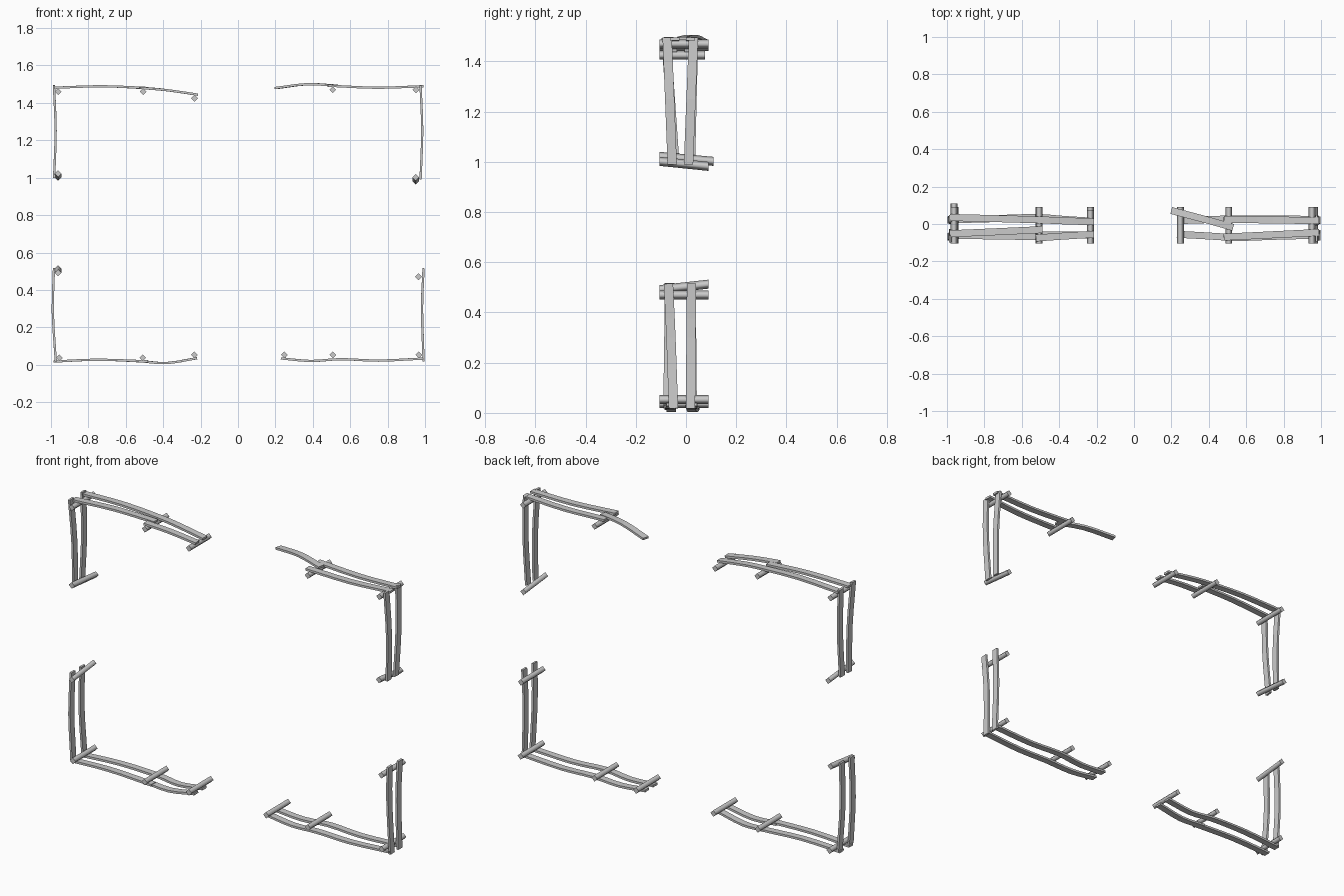
import bpy, bmesh
from mathutils import Vector

cube = bpy.data.objects.get("Cube")
if cube:
    bpy.data.objects.remove(cube)

wood = bpy.data.materials.new("weathered_grey")
wood.use_nodes = True
GREY = (0.6, 0.6, 0.6, 1)
wood.diffuse_color = GREY
wood.node_tree.nodes["Principled BSDF"].inputs["Base Color"].default_value = GREY


def sweep(name, rings, smooth=False):
    """Skin four-cornered rings into a capped solid."""
    bm = bmesh.new()
    loops = [[bm.verts.new(p) for p in ring] for ring in rings]
    for a, b in zip(loops, loops[1:]):
        for i in range(4):
            j = (i + 1) % 4
            bm.faces.new((a[i], a[j], b[j], b[i])).smooth = smooth
    for cap in (bm.faces.new(loops[0][::-1]), bm.faces.new(loops[-1])):
        for e in cap.edges:
            e.smooth = False
    bmesh.ops.recalc_face_normals(bm, faces=bm.faces)
    mesh = bpy.data.meshes.new(name)
    bm.to_mesh(mesh)
    bm.free()
    mesh.materials.append(wood)
    obj = bpy.data.objects.new(name, mesh)
    bpy.context.collection.objects.link(obj)


def curve_through(pts, steps=3):
    """Smooth path through the given points."""
    p = [Vector(q) for q in pts]
    p = [2 * p[0] - p[1]] + p + [2 * p[-1] - p[-2]]
    path = []
    for a, b, c, d in zip(p, p[1:], p[2:], p[3:]):
        for s in range(steps):
            t = s / steps
            path.append(0.5 * (2 * b + (c - a) * t + (2 * a - 5 * b + 4 * c - d) * t ** 2
                               + (3 * b - a - 3 * c + d) * t ** 3))
    return path + [p[-2]]


def plank(name, pts, up, width=0.037, thick=0.012):
    """Thin warped board whose broad side faces up."""
    path = curve_through(pts)
    rings = []
    for i, c in enumerate(path):
        t = (path[min(i + 1, len(path) - 1)] - path[max(i - 1, 0)]).normalized()
        w = t.cross(Vector(up)).normalized()
        n = w.cross(t) * thick / 2
        w = w * width / 2
        rings.append([c - w - n, c + w - n, c + w + n, c - w + n])
    sweep(name, rings)


def crossbar(name, x, z, tilt=0, y0=-0.105, y1=0.09, r=0.018):
    """Square bar set on its corner, running front to back."""
    sweep(name, [[(x + r, y, h), (x, y, h + r), (x - r, y, h), (x, y, h - r)]
                 for y, h in ((y0, z - tilt), (y1, z + tilt))], smooth=True)


def rail(name, profile, ys):
    """Horizontal board: x, z profile with y values spread along it."""
    last = len(profile) - 1
    pts = []
    for i, (x, z) in enumerate(profile):
        f = i / last * (len(ys) - 1)
        k = min(int(f), len(ys) - 2)
        pts.append((x, ys[k] + (ys[k + 1] - ys[k]) * (f - k), z))
    plank(name, pts, (0, 0, 1))


def post(name, profile, y_top, y_low):
    """Upright board: x, z profile from top to bottom."""
    last = len(profile) - 1
    plank(name, [(x, y_top + (y_low - y_top) * i / last, z)
                 for i, (x, z) in enumerate(profile)], (1, 0, 0))


# Upper corner on the -x side
rail("upper_right_rail_front_long", [(-0.985, 1.481), (-0.73, 1.489), (-0.49, 1.48)], (-0.052, -0.03))
rail("upper_right_rail_front_short", [(-0.525, 1.48), (-0.38, 1.468), (-0.215, 1.444)], (-0.075, -0.055))
rail("upper_right_rail_back", [(-0.985, 1.481), (-0.73, 1.489), (-0.5, 1.479), (-0.38, 1.468), (-0.215, 1.444)],
     (0.035, 0.022, 0.012))
profile = [(-0.984, 1.495), (-0.975, 1.25), (-0.983, 1.0)]
post("upper_right_post_front", profile, -0.08, -0.045)
post("upper_right_post_back", profile, 0.03, 0.018)

# Upper corner on the +x side, with one loose board
rail("upper_left_rail_front", [(0.48, 1.492), (0.74, 1.481), (0.99, 1.489)], (-0.07, -0.045))
rail("upper_left_rail_back", [(0.48, 1.492), (0.74, 1.481), (0.99, 1.489)], (0.025, 0.018))
rail("upper_left_loose_board", [(0.2, 1.479), (0.37, 1.5), (0.53, 1.492)], (0.072, -0.018))
profile = [(0.976, 1.495), (0.985, 1.25), (0.976, 0.99)]
post("upper_left_post_front", profile, -0.075, -0.055)
post("upper_left_post_back", profile, 0.03, 0.01)

# Lower corner on the -x side
rail("lower_right_rail_front_long", [(-0.985, 0.017), (-0.75, 0.027), (-0.48, 0.018)], (-0.06, -0.068))
rail("lower_right_rail_front_short", [(-0.53, 0.019), (-0.38, 0.009), (-0.22, 0.035)], (-0.06, -0.058))
rail("lower_right_rail_back", [(-0.985, 0.017), (-0.75, 0.027), (-0.52, 0.018), (-0.38, 0.009), (-0.22, 0.035)],
     (0.022, 0.035, 0.015))
profile = [(-0.984, 0.517), (-0.99, 0.28), (-0.974, 0.018)]
post("lower_right_post_front", profile, -0.065, -0.072)
post("lower_right_post_back", profile, 0.02, 0.025)

# Lower corner on the +x side
profile = [(0.23, 0.034), (0.39, 0.02), (0.55, 0.03), (0.75, 0.022), (0.99, 0.033)]
rail("lower_left_rail_front", profile, (-0.055, -0.072, -0.06))
rail("lower_left_rail_back", profile, (0.018, 0.028, 0.025))
profile = [(0.992, 0.515), (0.984, 0.3), (0.992, 0.018)]
post("lower_left_post_front", profile, -0.07, -0.05)
post("lower_left_post_back", profile, 0.022, 0.018)

# Crossbars that tie the board pairs together
for i, bar in enumerate([
        (-0.962, 1.46), (-0.507, 1.46), (-0.233, 1.425, 0, -0.105, 0.075),
        (-0.962, 1.012, -0.01, -0.105, 0.11),
        (0.507, 1.47), (0.952, 1.47), (0.95, 0.992, -0.01),
        (-0.962, 0.502, 0.011), (-0.955, 0.037), (-0.509, 0.037), (-0.233, 0.053),
        (0.965, 0.47), (0.248, 0.053), (0.507, 0.053), (0.967, 0.053)]):
    crossbar(f"crossbar_{i + 1}", *bar)
